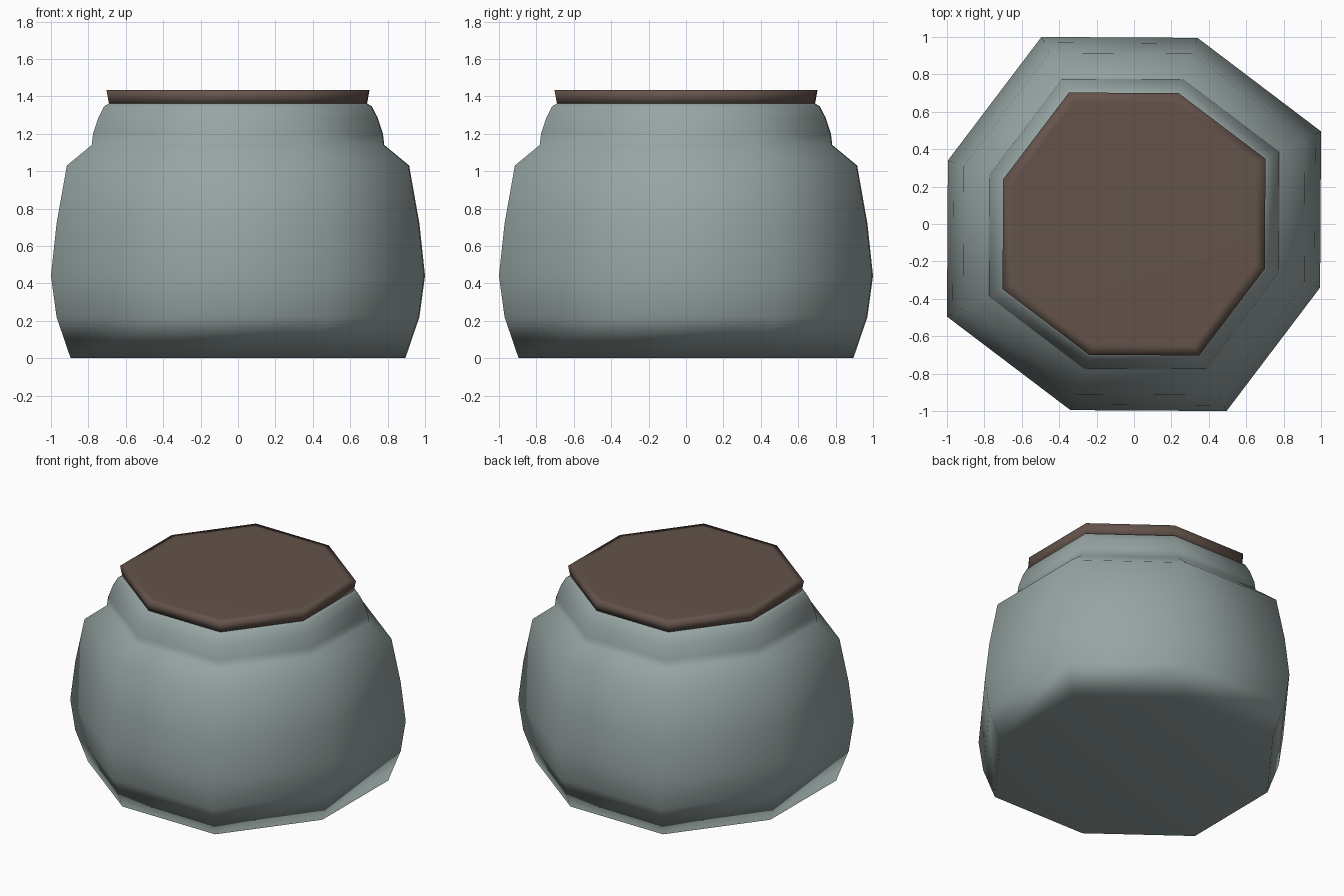
import bpy, bmesh

if "Cube" in bpy.data.objects:
    bpy.data.objects.remove(bpy.data.objects["Cube"])

SIDES = 8
# two neighbouring corners of the slightly turned octagon, repeated by quarter turns
CORNERS = [(1.0, 0.495), (0.34, 0.995)]


def octagon():
    pts = []
    for q in range(4):
        for x, y in CORNERS:
            for _ in range(q):
                x, y = -y, x
            pts.append((x, y))
    return pts


def material(name, color):
    m = bpy.data.materials.new(name)
    m.diffuse_color = (*color, 1.0)
    m.use_nodes = True
    m.node_tree.nodes["Principled BSDF"].inputs["Base Color"].default_value = m.diffuse_color
    return m


def loft(name, profile, mat, cap_top=True):
    """Stack scaled octagons along (scale, height) pairs and skin them."""
    bm = bmesh.new()
    rings = [[bm.verts.new((x * s, y * s, z)) for x, y in octagon()] for s, z in profile]
    for low, high in zip(rings, rings[1:]):
        for i in range(SIDES):
            j = (i + 1) % SIDES
            bm.faces.new((low[i], low[j], high[j], high[i]))
    bm.faces.new(rings[0][::-1])
    if cap_top:
        bm.faces.new(rings[-1])
    for f in bm.faces:
        f.smooth = True
    mesh = bpy.data.meshes.new(name)
    bm.to_mesh(mesh)
    bm.free()
    mesh.materials.append(mat)
    obj = bpy.data.objects.new(name, mesh)
    bpy.context.collection.objects.link(obj)
    return obj


glaze = material("grey_green_glaze", (0.305, 0.376, 0.366))
wood = material("dark_brown", (0.127, 0.087, 0.069))

# Jar body: bulging belly, sloped shoulder, rounded neck
body = loft("jar_body", [
    (0.895, 0.0), (0.97, 0.22), (1.0, 0.44), (0.97, 0.72), (0.915, 1.03),
    (0.782, 1.14), (0.775, 1.2), (0.745, 1.29), (0.715, 1.347), (0.69, 1.362),
], glaze, cap_top=False)
normals = body.modifiers.new("soft_base", 'WEIGHTED_NORMAL')
normals.mode = 'FACE_AREA'

# Lid: thin slab with a softly shaded rim
loft("lid", [(0.69, 1.36), (0.703, 1.433), (0.65, 1.435)], wood)
